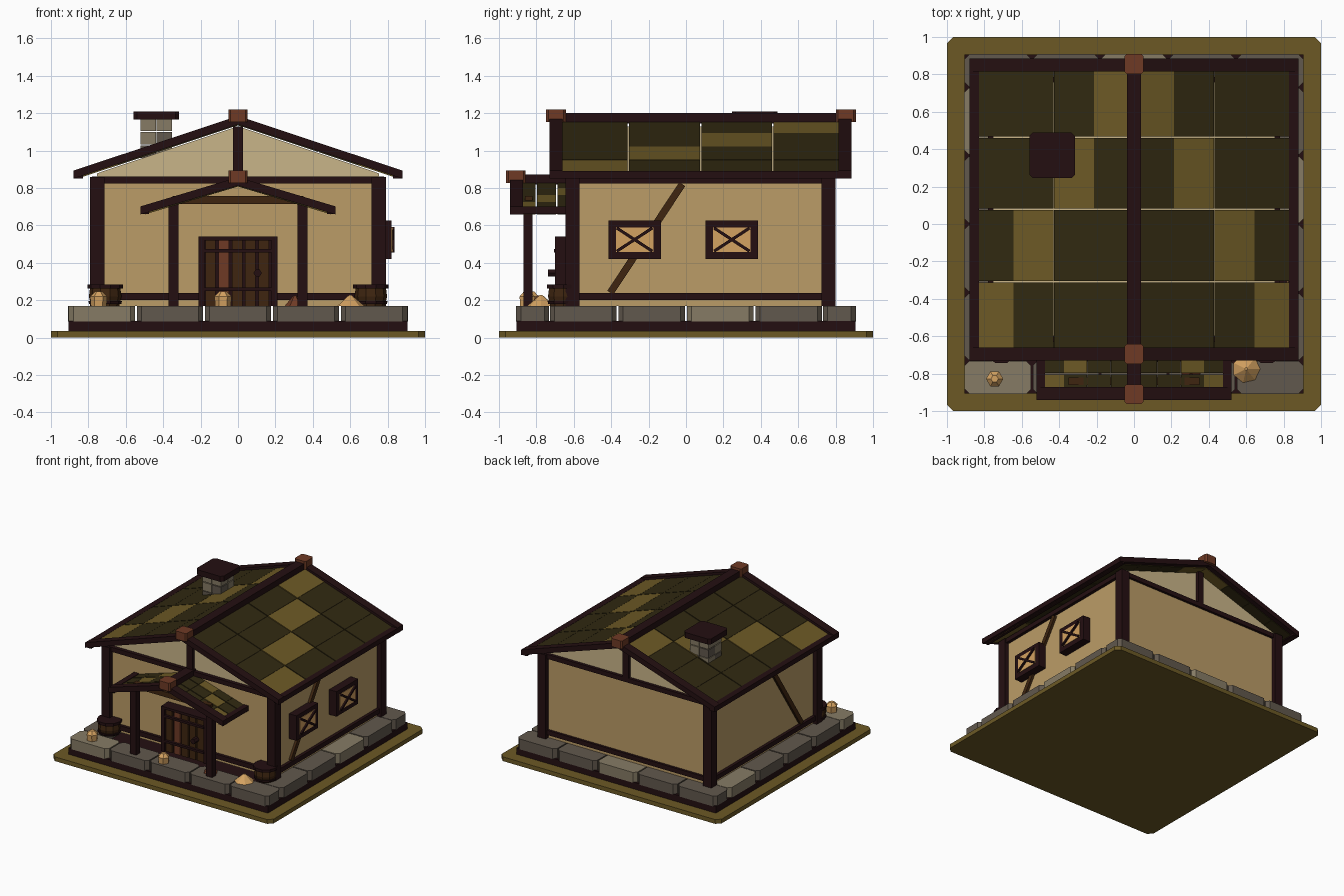
import bpy, bmesh, math
from mathutils import Vector

if "Cube" in bpy.data.objects:
    bpy.data.objects.remove(bpy.data.objects["Cube"])

PALETTE = {
    "moss": (108, 89, 37), "dark_moss": (49, 41, 17), "dark_wood": (36, 15, 17),
    "plaster": (187, 156, 103), "cream": (201, 181, 137), "stone": (97, 88, 77),
    "light_stone": (134, 123, 101), "red_wood": (110, 58, 37),
    "brown_wood": (62, 37, 16), "straw": (212, 162, 97)}
MATS = {}
for n, c in PALETTE.items():
    m = bpy.data.materials.new(n)
    m.diffuse_color = [((v / 255 + .055) / 1.055) ** 2.4 for v in c] + [1]
    m.use_nodes = True
    m.node_tree.nodes["Principled BSDF"].inputs["Base Color"].default_value = m.diffuse_color
    MATS[n] = m


class Part:
    """Collects flat-faced solids into one named object."""
    def __init__(self, name):
        self.name, self.bm, self.mats = name, bmesh.new(), []

    def slot(self, mat):
        if mat not in self.mats:
            self.mats.append(mat)
        return self.mats.index(mat)

    def loft(self, rings, mat):
        i, n = self.slot(mat), len(rings[0])
        vs = [[self.bm.verts.new(p) for p in r] for r in rings]
        fs = [self.bm.faces.new(vs[0][::-1]), self.bm.faces.new(vs[-1])]
        for a, b in zip(vs, vs[1:]):
            fs += [self.bm.faces.new((a[k], a[(k + 1) % n], b[(k + 1) % n], b[k])) for k in range(n)]
        for f in fs:
            f.material_index = i
        return self

    def prism(self, pts, axis, a, b, mat):
        put = {"x": lambda p, t: (t, p[0], p[1]), "y": lambda p, t: (p[0], t, p[1]),
               "z": lambda p, t: (p[0], p[1], t)}[axis]
        return self.loft([[put(p, t) for p in pts] for t in (a, b)], mat)

    def box(self, x0, x1, y0, y1, z0, z1, mat, c=0):
        if c:   # clipped vertical corners
            pts = [(x0 + c, y0), (x1 - c, y0), (x1, y0 + c), (x1, y1 - c),
                   (x1 - c, y1), (x0 + c, y1), (x0, y1 - c), (x0, y0 + c)]
        else:
            pts = [(x0, y0), (x1, y0), (x1, y1), (x0, y1)]
        return self.prism(pts, "z", z0, z1, mat)

    def bar(self, p, q, w, axis, a, b, mat):
        p, q = Vector(p), Vector(q)
        d = (q - p).normalized() * w / 2
        n = Vector((-d.y, d.x))
        return self.prism([p + n, p - n, q - n, q + n], axis, a, b, mat)

    def turned(self, x, y, profile, n, mat):
        return self.loft([[(x + r * math.cos(2 * math.pi * k / n), y + r * math.sin(2 * math.pi * k / n), z)
                           for k in range(n)] for r, z in profile], mat)

    def done(self):
        bmesh.ops.recalc_face_normals(self.bm, faces=self.bm.faces)
        me = bpy.data.meshes.new(self.name)
        self.bm.to_mesh(me)
        for n in self.mats:
            me.materials.append(MATS[n])
        bpy.context.collection.objects.link(bpy.data.objects.new(self.name, me))


D = "dark_wood"
# ground plate and foundation
Part("grass_plate").box(-1, 1, -1, 1, 0, .035, "moss", .035).done()
Part("foundation_sill").box(-.905, .905, -.905, .905, .035, .09, D).done()
stones = Part("foundation_stones")
g = .005
for i in range(5):
    x = -.91 + i * .364
    for k, y in enumerate((-.908, .732)):
        mat = "light_stone" if (i + 3 * k) % 5 == 0 else "stone"
        stones.box(x + g, x + .364 - g, y, y + .176, .085, .17, mat, .025)
for i in range(4):
    y = -.732 + i * .366
    for k, x in enumerate((-.908, .732)):
        mat = "light_stone" if i + k == 3 else "stone"
        stones.box(x, x + .176, y + g, y + .366 - g, .085, .17, mat, .025)
stones.done()

# walls and gable
Part("walls").box(-.755, .755, -.605, .765, .17, .86, "plaster").done()
Part("gable").prism([(-.755, .86), (.755, .86), (.755, .878), (0, 1.13), (-.755, .878)],
                    "y", -.6, .76, "cream").done()

# timber frame
frame = Part("timber_frame")
for x in (-.79, .715):
    for y in (-.645, .725):
        frame.box(x, x + .075, y, y + .075, .17, .86, D)
for z0, z1 in ((.2, .238), (.825, .862)):
    for y in (-.63, .745):
        frame.box(-.75, .75, y, y + .04, z0, z1, D)
    for x in (-.78, .74):
        frame.box(x, x + .04, -.6, .76, z0, z1, D)
for y in (-.63, .745):
    frame.box(-.026, .026, y, y + .04, .86, 1.13, D)
frame.done()
braces = Part("wall_braces")
for a, b in ((.74, .775), (-.775, -.74)):
    braces.bar((-.405, .24), (-.02, .82), .038, "x", a, b, "brown_wood")
braces.done()


# pitched roofs: diagonal pattern of tiles, edge beams and ridge caps
def roof(name, apex, slope, half, y_edges, rakes, caps, ridge, edge):
    tiles, beams = Part(name + "_tiles"), Part(name + "_beams")
    w = half / 4
    for j, (y0, y1) in enumerate(zip(y_edges, y_edges[1:])):
        for c in range(4):
            mat = "moss" if c == 3 - j else "dark_moss"
            for s in (-1, 1):
                xa, xb = c * w, (c + 1) * w - .002
                za, zb = apex - slope * xa, apex - slope * xb
                tiles.prism([(s * xa, za), (s * xb, zb), (s * xb, zb - .03), (s * xa, za - .03)],
                            "y", y0 + .004, y1 - .004, mat)
    tiles.done()
    tip = half + .02
    for s in (-1, 1):
        for y0, y1 in rakes:
            beams.prism([(0, apex + .02), (s * tip, apex + .02 - slope * tip),
                         (s * tip, apex - .023 - slope * tip), (0, apex - .025)], "y", y0, y1, D)
        ze = apex - slope * tip
        xs = sorted((s * (tip - edge), s * tip))
        beams.box(*xs, rakes[0][0] + .01, ridge[1], ze - .022, ze + .018, D)
    beams.box(-.038, .038, *ridge, apex - .02, apex + .035, D)
    beams.done()
    cap = Part(name + "_ridge_caps")
    for y0, y1 in caps:
        cap.box(-.052, .052, y0, y1, apex - .012, apex + .055, "red_wood", .012)
    cap.done()


roof("main_roof", 1.165, .332, .86, (-.695, -.31, .08, .465, .85),
     ((-.73, -.66), (.815, .885)), ((-.748, -.642), (.802, .908)), (-.71, .88), .05)
roof("porch_roof", .838, .3, .5, (-.91, -.80, -.69, -.6),
     ((-.94, -.872),), ((-.962, -.858),), (-.92, -.6), .045)

# porch supports
porch = Part("porch_posts")
for x in (-.345, .345):
    porch.box(x - .027, x + .027, -.868, -.82, .17, .725, D)
porch.done()
Part("porch_crossbeam").box(-.35, .35, -.862, -.822, .715, .757, "brown_wood").done()

# chimney
bricks = Part("chimney_bricks")
for r, (z0, z1) in enumerate(((.96, 1.028), (1.033, 1.1), (1.106, 1.165))):
    for i in range(2):
        for j in range(2):
            x, y = -.522 + i * .087, .282 + j * .088
            mat = "light_stone" if (i + j + r) % 2 or r == 2 else "stone"
            bricks.box(x, x + .083, y, y + .084, z0, z1, mat)
bricks.done()
Part("chimney_cap").box(-.56, -.315, .245, .49, 1.165, 1.21, D, .02).done()

# door
door = Part("door")
door.box(-.2, .2, -.665, -.6, .17, .53, D)
for a, b in ((-.21, -.178), (.178, .21)):
    door.box(a, b, -.7, -.6, .17, .54, D)
door.box(-.21, .21, -.7, -.6, .52, .54, D)
for i in range(5):
    x = -.175 + i * .071
    door.box(x, x + .056, -.685, -.66, .17, .522, "red_wood" if i == 1 else "brown_wood")
for z in (.25, .455):
    door.box(-.18, .18, -.705, -.66, z, z + .018, D)
door.done()
Part("door_knob").prism([(.105 + .022 * math.cos(k * math.pi / 3), .345 + .022 * math.sin(k * math.pi / 3))
                         for k in range(6)], "y", -.738, -.68, D).done()

# side windows
for n, y in (("front", -.275), ("rear", .245)):
    win = Part(n + "_window")
    for a, b in ((-.14, -.1), (.1, .14)):
        win.box(.75, .822, y + a, y + b, .42, .625, D)
    for a, b in ((.42, .458), (.59, .625)):
        win.box(.75, .822, y - .1, y + .1, a, b, D)
    win.box(.75, .825, y - .1, y + .1, .458, .59, "straw")
    for s in (-1, 1):
        win.bar((y - .095, .524 - s * .062), (y + .095, .524 + s * .062), .016, "x", .8, .838, D)
    win.done()

# barrels
for n, x in (("left", -.71), ("right", .71)):
    b = Part(n + "_barrel")
    b.turned(x, -.655, ((.075, .17), (.087, .22), (.08, .275)), 10, "brown_wood")
    b.turned(x, -.655, ((.094, .262), (.094, .285)), 10, D)
    b.turned(x, -.655, ((.087, .18), (.089, .195)), 10, D)
    b.done()

# loose lumps and heaps on the step
lumps = Part("straw_lumps")
for x, y in ((-.745, -.828), (-.08, -.85)):
    lumps.turned(x, y, ((.042, .17), (.046, .22), (.02, .246)), 6, "straw")
lumps.done()
Part("straw_heap").turned(.6, -.775, ((.075, .17), (.04, .2), (.008, .227)), 7, "straw").done()
Part("red_heap").turned(.305, -.79, ((.055, .17), (.008, .225)), 6, "red_wood").done()
